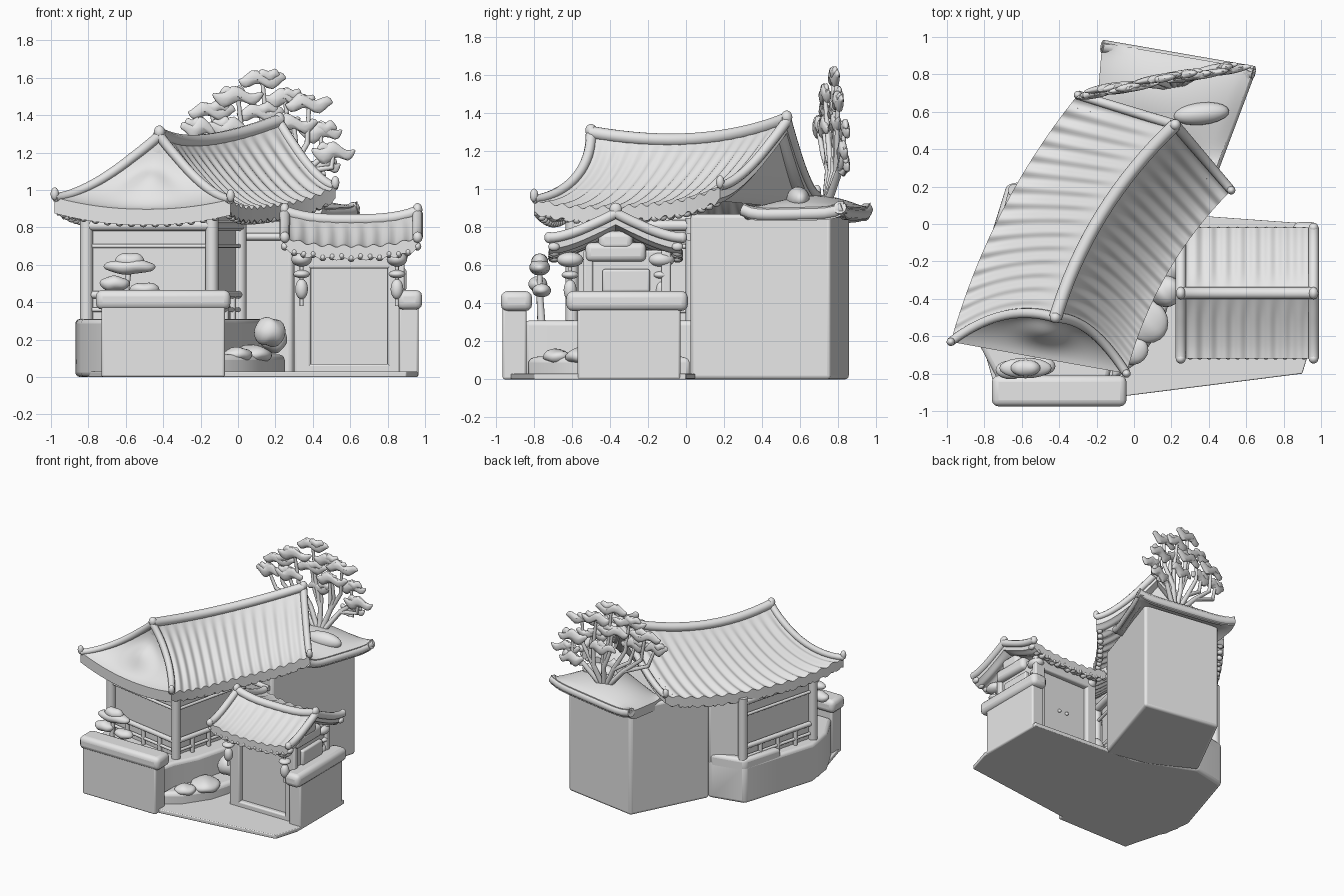
import bpy, bmesh, math, random
from mathutils import Vector

random.seed(4)
cube = bpy.data.objects.get("Cube")
if cube:
    bpy.data.objects.remove(cube, do_unlink=True)

GREY = (0.8, 0.8, 0.8, 1)
clay = bpy.data.materials.new("plain_grey")
clay.use_nodes = True
clay.diffuse_color = GREY
clay.node_tree.nodes["Principled BSDF"].inputs["Base Color"].default_value = GREY


def finish(name, bm, bevel=0):
    bmesh.ops.recalc_face_normals(bm, faces=bm.faces)
    me = bpy.data.meshes.new(name)
    bm.to_mesh(me)
    bm.free()
    ob = bpy.data.objects.new(name, me)
    bpy.context.collection.objects.link(ob)
    me.materials.append(clay)
    if bevel:
        mod = ob.modifiers.new("soft_edges", 'BEVEL')
        mod.width, mod.segments = bevel, 3
    bpy.ops.object.select_all(action='DESELECT')
    ob.select_set(True)
    bpy.context.view_layer.objects.active = ob
    bpy.ops.object.shade_smooth_by_angle(angle=math.radians(40))


def prism(name, outline, z0, z1, bevel=0.012):
    bm = bmesh.new()
    low, top = ([bm.verts.new((x, y, z)) for x, y in outline] for z in (z0, z1))
    bm.faces.new(low)
    bm.faces.new(top)
    for i in range(len(outline)):
        bm.faces.new((low[i - 1], low[i], top[i], top[i - 1]))
    finish(name, bm, bevel)


def box(name, x0, x1, y0, y1, z0, z1, bevel=0.012):
    prism(name, [(x0, y0), (x1, y0), (x1, y1), (x0, y1)], z0, z1, bevel)


def blob(name, centre, radii, turn=0.0, lump=0.0):
    bm = bmesh.new()
    bmesh.ops.create_icosphere(bm, subdivisions=3, radius=1)
    c, s, phase = math.cos(turn), math.sin(turn), random.uniform(0, 6)
    for v in bm.verts:
        k = 1 + lump * math.sin(4 * v.co.x + 3 * v.co.z + phase)
        x, y, z = v.co.x * radii[0], v.co.y * radii[1], v.co.z * radii[2] * k
        z += lump * radii[2] * math.cos(6 * v.co.x + phase)
        v.co = Vector(centre) + Vector((c * x - s * y, s * x + c * y, z))
    finish(name, bm)


def tube(name, points, radius, taper=1.0):
    cu = bpy.data.curves.new(name, 'CURVE')
    cu.dimensions, cu.bevel_depth, cu.bevel_resolution = '3D', radius, 3
    cu.use_fill_caps = True
    sp = cu.splines.new('POLY')
    sp.points.add(len(points) - 1)
    for i, p in enumerate(points):
        sp.points[i].co = (*p, 1)
        sp.points[i].radius = 1 + (taper - 1) * i / (len(points) - 1)
    sp.use_smooth = True
    ob = bpy.data.objects.new(name, cu)
    bpy.context.collection.objects.link(ob)
    cu.materials.append(clay)


def sheet(name, fn, nu, nv, thick):
    """Closed slab whose top is fn(u, v), u and v in 0..1."""
    bm = bmesh.new()
    tops, lows = [], []
    for i in range(nu + 1):
        row = [Vector(fn(i / nu, j / nv)) for j in range(nv + 1)]
        tops.append([bm.verts.new(p) for p in row])
        lows.append([bm.verts.new(p - Vector((0, 0, thick))) for p in row])
    for g in (tops, lows):
        for i in range(nu):
            for j in range(nv):
                bm.faces.new((g[i][j], g[i + 1][j], g[i + 1][j + 1], g[i][j + 1]))
    rim = [(i, 0) for i in range(nu)] + [(nu, j) for j in range(nv)]
    rim += [(i, nv) for i in range(nu, 0, -1)] + [(0, j) for j in range(nv, 0, -1)]
    for (a, b), (c, d) in zip(rim, rim[1:] + rim[:1]):
        bm.faces.new((tops[a][b], tops[c][d], lows[c][d], lows[a][b]))
    finish(name, bm)


# Ground, plinths and walls
prism("courtyard_base", [(-.72, -.96), (-.05, -.92), (.9, -.8), (.96, -.6), (.96, 0), (.27, .05), (-.4, .1), (-.85, -.5)], 0, .03, .006)
prism("plinth", [(-.68, .21), (-.87, -.4), (-.84, -.62), (-.72, -.85), (-.14, -.85), (-.1, -.68), (-.01, -.5), (.14, .05), (-.4, .27)], 0, .31, .025)
prism("plinth_step", [(-.68, .21), (-.78, -.12), (-.3, -.1), (-.4, .27)], .25, .36, .025)
prism("garden_terrace", [(-.12, -.84), (.02, -.74), (.15, -.55), (.25, -.2), (.24, .03), (-.1, -.2)], 0, .12, .03)
prism("pavilion_walls", [(-.79, -.47), (-.17, -.58), (0, .06), (-.4, .27), (-.63, .15)], .28, .86)
prism("rear_block", [(.53, .76), (-.1, .86), (-.4, .27), (-.05, .09), (.29, .02)], 0, .87, .02)
tube("block_trim", [(.0, .06, .75), (.27, .015, .75)], .02)

# Low rear roof with a shallow hump and lifted corners
SLAB = [Vector(p) for p in ((.44, .3, .9), (.64, .83, .91), (-.2, .6, .88), (-.17, .97, .9))]


def rear_roof(u, v):
    p = SLAB[0].lerp(SLAB[1], u).lerp(SLAB[2].lerp(SLAB[3], u), v)
    p.z += .07 * math.sin(math.pi * u) ** .7 * math.sin(math.pi * v) ** .7 + .03 * abs(2 * u - 1) ** 6 * abs(2 * v - 1) ** 6
    return p


sheet("rear_roof", rear_roof, 20, 20, .07)
tube("rear_roof_rim", [rear_roof(1, k / 12) - Vector((0, .02, .035)) for k in range(13)], .035)
tube("rear_roof_side_rim", [rear_roof(k / 12, 0) - Vector((.02, 0, .035)) for k in range(13)], .035)
blob("rear_roof_mound", (.36, .59, .95), (.15, .06, .065), .1)

# Pavilion posts, beams and balustrade
corners = [(-.64, .18), (-.81, -.48), (-.14, -.6), (.01, .03)]
for a, b in zip(corners, corners[1:]):
    for z, r in ((.81, .03), (.7, .012), (.44, .02), (.36, .012)):
        tube("wall_beam", [(*a, z), (*b, z)], r)
    for k in range(5):
        x, y = (a[i] + (b[i] - a[i]) * k / 4 for i in (0, 1))
        tube("baluster", [(x, y, .29), (x, y, .44)], .016)
        if k % 4 == 0:
            tube("pavilion_post", [(x, y, .29), (x, y, .85)], .035)

# Main roof, gently bowed along its length
RIDGE = Vector((-.42, -.5, 1.3)), Vector((.22, .53, 1.37))
LEFT = Vector((-.98, -.63, .96)), Vector((-.3, .69, .97))
RIGHT = Vector((-.04, -.8, .95)), Vector((.52, .18, 1.02))


def main_roof(s, t, ribs=True):
    a, bow, end = abs(t), 4 * s * (1 - s), abs(2 * s - 1) ** 3
    top = RIDGE[0].lerp(RIDGE[1], s) + Vector((-.07, .04, -.07)) * bow
    edge = (LEFT if t < 0 else RIGHT)
    eave = edge[0].lerp(edge[1], s) + Vector((-.065, .04, 0)) * bow - Vector((0, 0, .07 * (1 - end)))
    p = top.lerp(eave, a)
    p.z = eave.z + (top.z - eave.z) * (1 - a) ** 1.55
    p.y += .3 * a * (1 - a) * (1 - s) ** 3
    if ribs:
        p.z += .009 * math.cos(2 * math.pi * 15 * s) * min(1, 4 * a)
    return p


def end_face(s, sag, inset, swell=0):
    def fn(w, k):
        p = main_roof(s, -w * inset, False).lerp(main_roof(s, w * inset, False), k)
        bulge = swell * math.exp(-((w - .6) / .22) ** 2 - ((k - .5) / .2) ** 2)
        return p - Vector((0, .6 * bulge, sag * w * (1 - (2 * k - 1) ** 2) - bulge))
    return fn


front_face = end_face(0, .06, 1, .05)
sheet("main_roof", lambda u, v: main_roof(u, 2 * v - 1), 120, 28, .075)
sheet("front_hip_roof", front_face, 24, 30, .085)
sheet("rear_gable", end_face(.95, .0, .95), 14, 12, .06)
steps = [i / 16 for i in range(17)]
DROP = Vector((0, 0, .01))
tube("main_ridge", [main_roof(s, 0) for s in steps], .035)
for sign in (-1, 1):
    for s in (0, 1):
        tube("roof_edge_ridge", [main_roof(s, sign * k) - DROP for k in steps], .028, .85)
        blob("eave_tip", main_roof(s, sign) + DROP, (.022, .022, .035))
    for i in range(1, 22):
        blob("rafter_end", main_roof(i / 22, sign * .95, False) - 7.5 * DROP, (.022, .022, .02))
for i in range(1, 14):
    blob("front_rafter_end", front_face(.95, i / 14) - 8.5 * DROP, (.022, .022, .02))
for s in (0, 1):
    blob("ridge_tip", main_roof(s, 0) + DROP, (.03, .03, .035))

# Gate body, with panelled doors on both faces
box("gate_body", .34, .87, -.5, -.12, 0, .68)
for y0, y1 in ((-.54, -.49), (-.13, -.08)):
    for x in (.3, .8):
        box("gate_post", x, x + .09, y0, y1, 0, .68)
    box("gate_lintel", .3, .89, y0, y1, .58, .68)
    box("gate_sill", .3, .89, y0, y1, 0, .07)
for x in (.56, .63):
    blob("door_knob", (x, -.115, .3), (.014, .014, .014))
box("gate_side_panel", .86, .9, -.44, -.19, .46, .58)
box("gate_attic", .3, .91, -.53, -.21, .62, .72, .03)
box("gate_attic_top", .3, .91, -.46, -.28, .68, .78, .03)


# Gate roof
def gate_roof(s, t):
    a, end = abs(t), abs(2 * s - 1) ** 3
    z = .7 + .05 * end * a + (.14 + .045 * end) * (1 - a) ** 1.4
    z += .007 * math.cos(2 * math.pi * 9 * s) * min(1, 3 * a)
    return Vector((.25 + .71 * s, -.37 + .35 * t, z))


sheet("gate_roof", lambda u, v: gate_roof(u, 2 * v - 1), 72, 20, .07)
tube("gate_ridge", [gate_roof(s, 0) for s in steps], .032)
for s in (0, 1):
    blob("gate_ridge_tip", gate_roof(s, 0) + DROP, (.026, .033, .035))
    for sign in (-1, 1):
        tube("gate_edge_ridge", [gate_roof(s, sign * k) - DROP for k in steps], .028)
        blob("gate_eave_tip", gate_roof(s, sign) - DROP, (.026, .026, .03))
for sign in (-1, 1):
    for i in range(15):
        blob("gate_rafter_end", gate_roof(i / 14, sign * .93) - 6 * DROP, (.02, .03, .022))
    for x in (.34, .85):
        y = -.37 + sign * .24
        tube("lantern_cord", [(x, y, .68), (x, y, .38)], .01)
        blob("lantern", (x, y, .47), (.034, .034, .055))
        blob("lantern_cap", (x, y, .55), (.045, .045, .022))
        blob("eave_bracket", (x, y, .63), (.055, .07, .04))

# Boundary walls with rounded copings
box("front_wall", -.73, -.07, -.965, -.84, 0, .4)
box("front_wall_coping", -.76, -.04, -.975, -.81, .36, .465, .035)
box("side_wall", .86, .965, -.57, -.03, 0, .4)
box("side_wall_coping", .85, .985, -.63, .01, .36, .465, .035)

# Garden rocks
for centre, radii in [((.17, -.36, .24), (.085, .085, .08)), ((.07, -.52, .12), (.11, .12, .05)),
                      ((.0, -.68, .12), (.08, .07, .04)), ((.19, -.24, .2), (.07, .08, .07))]:
    blob("garden_rock", centre, radii, .6, .06)

# Small tree behind the front wall
tube("small_trunk", [(-.58, -.76, .28), (-.6, -.77, .45), (-.58, -.77, .6)], .022, .6)
for centre, radii in [((-.58, -.77, .59), (.14, .055, .04)), ((-.58, -.77, .62), (.08, .045, .045)),
                      ((-.66, -.78, .5), (.08, .05, .04)), ((-.5, -.76, .47), (.08, .05, .035))]:
    blob("small_tree_foliage", centre, radii, 0, .06)


# Large flat-spread tree on the rear roof
def spread(x, z, off=0):
    return Vector((x, .77 + .18 * (x - .15) + off, z))


root = Vector((.22, .735, .9))
pads = [(.13, 1.59, .13), (.0, 1.5, .14), (-.14, 1.42, .13), (-.21, 1.33, .1), (.25, 1.49, .12), (.38, 1.46, .13),
        (.12, 1.41, .13), (.3, 1.35, .13), (.44, 1.31, .12), (.51, 1.2, .12), (.45, 1.13, .1), (-.05, 1.33, .12), (.2, 1.26, .11)]
for i, (x, z, r) in enumerate(pads):
    tip = spread(x, z, .012 * (-1) ** i)
    limb = round(2 * (x - .15) / .35) / 2
    fork = spread(.2 + .16 * limb, 1.1)
    bend = fork.lerp(tip, .5) + Vector((.2 * (x - .18), 0, -.03))
    tube("tree_branch", [root, fork, bend, tip], .022, .5)
    blob("tree_foliage", tip, (r, .022, .042), .18, .3)
    blob("tree_foliage_top", tip + Vector((.03 * (-1) ** i, 0, .025)), (r * .5, .02, .03), .18, .2)
